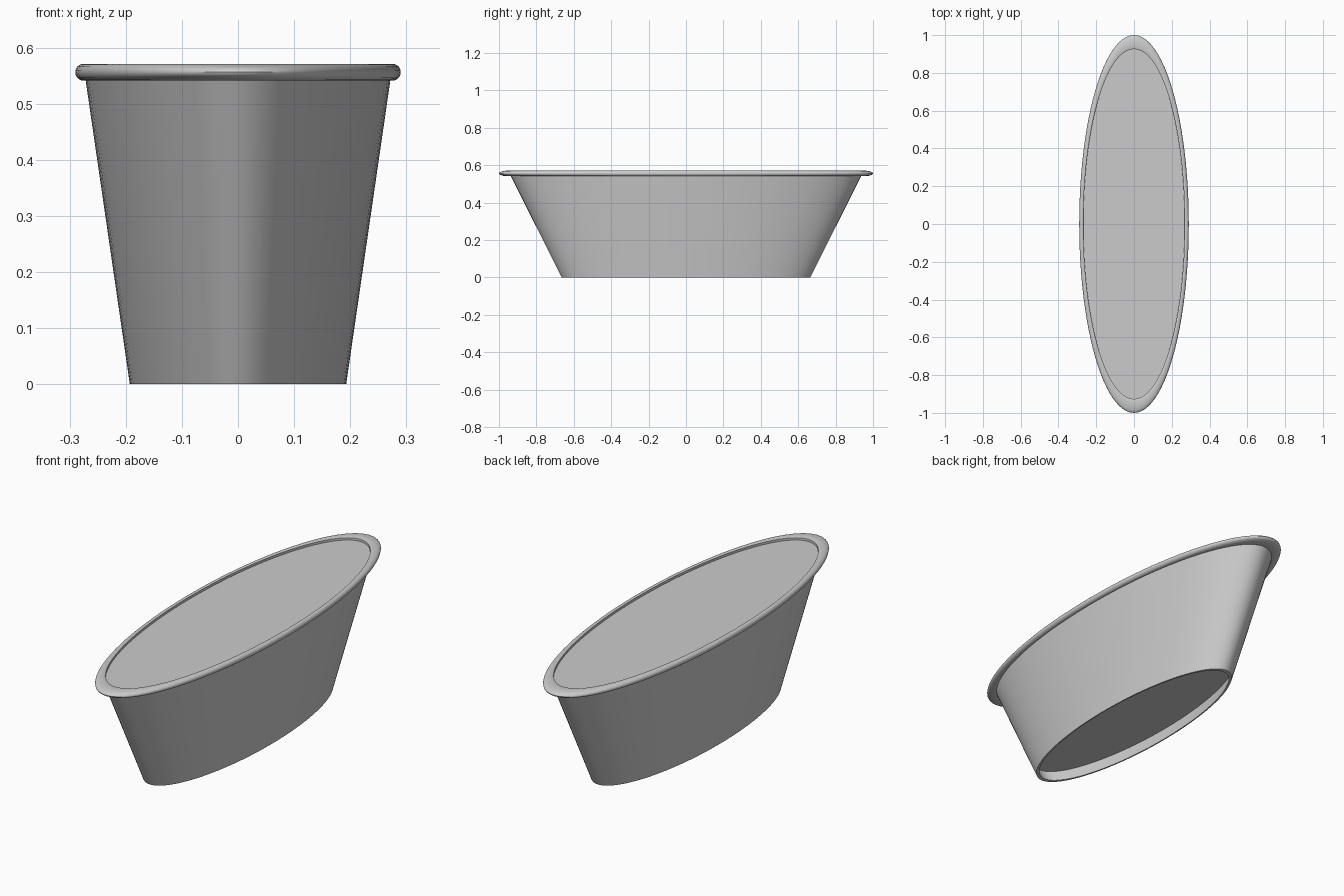
import bpy
import bmesh
import math

if "Cube" in bpy.data.objects:
    bpy.data.objects.remove(bpy.data.objects["Cube"])

SIDES = 96
HALF_X, HALF_Y = 0.29, 1.0   # half sizes of the oval rim

grey = bpy.data.materials.new("light grey")
grey.use_nodes = True
colour = (0.6, 0.6, 0.6, 1)
grey.diffuse_color = colour
grey.node_tree.nodes["Principled BSDF"].inputs["Base Color"].default_value = colour


def lathe(name, profile, closed=False):
    """Sweep (radius, height) points around an oval."""
    bm = bmesh.new()
    rings = []
    for r, z in profile:
        ring = []
        for i in range(SIDES):
            a = math.tau * i / SIDES
            ring.append(bm.verts.new((HALF_X * r * math.cos(a), HALF_Y * r * math.sin(a), z)))
        rings.append(ring)
    pairs = list(zip(rings, rings[1:]))
    if closed:
        pairs.append((rings[-1], rings[0]))
    for low, high in pairs:
        for i in range(SIDES):
            j = (i + 1) % SIDES
            bm.faces.new((low[i], low[j], high[j], high[i]))
    if len(rings) == 1:
        bm.faces.new(rings[0])
    elif closed:
        bmesh.ops.recalc_face_normals(bm, faces=bm.faces)
    mesh = bpy.data.meshes.new(name)
    bm.to_mesh(mesh)
    bm.free()
    mesh.materials.append(grey)
    obj = bpy.data.objects.new(name, mesh)
    bpy.context.collection.objects.link(obj)
    bpy.ops.object.select_all(action="DESELECT")
    obj.select_set(True)
    bpy.context.view_layer.objects.active = obj
    bpy.ops.object.shade_smooth_by_angle(angle=math.radians(35))
    return obj


# Tapered wall with thickness, open at the foot
lathe("cup_wall", [(0.665, 0), (0.943, 0.555), (0.923, 0.555), (0.645, 0)], closed=True)

# Rolled rim, straight on its inner side
rim_z, roll_z, roll_r = 0.556, 0.015, 0.05
rim = [(1 - roll_r + roll_r * math.cos(a), rim_z + roll_z * math.sin(a))
       for a in (math.radians(-110 + 220 * k / 16) for k in range(17))]
lathe("rolled_rim", rim + [(0.926, 0.568), (0.926, 0.543)], closed=True)

# Flat fill just under the rim
lathe("top_disc", [(0.93, 0.557)])

# Raised floor seen from below
floor = lathe("recessed_floor", [(0.68, 0.06)])
floor.data.flip_normals()
